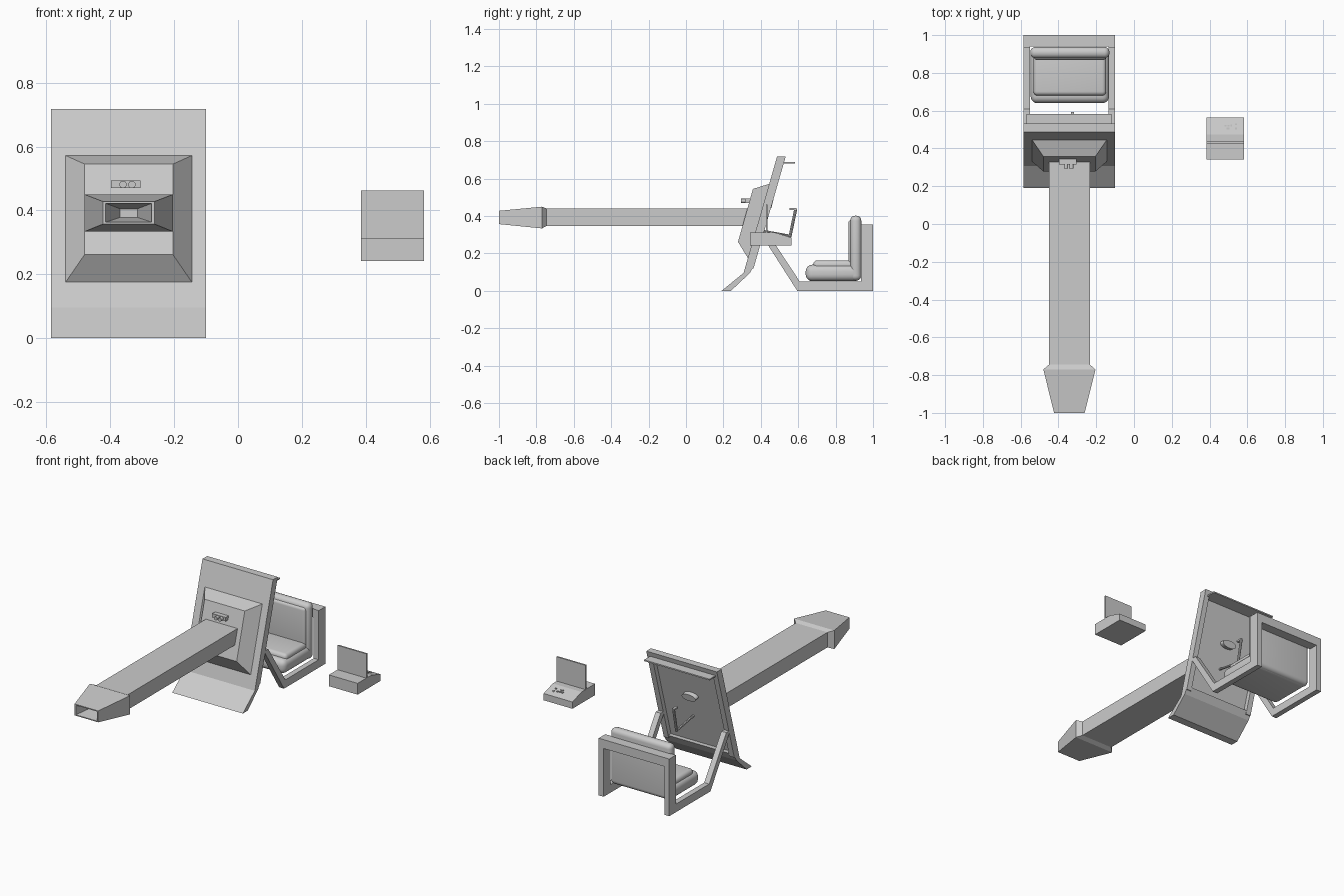
import bpy, bmesh, math
from mathutils import Vector

if "Cube" in bpy.data.objects:
    bpy.data.objects.remove(bpy.data.objects["Cube"])

CX = -0.342            # centre line of the turret
X0, X1 = -0.585, -0.10  # turret side limits


def make(name, bm):
    bmesh.ops.recalc_face_normals(bm, faces=bm.faces)
    me = bpy.data.meshes.new(name)
    bm.to_mesh(me)
    bm.free()
    ob = bpy.data.objects.new(name, me)
    bpy.context.collection.objects.link(ob)
    return ob


def loft(name, rings):
    """Skin a list of equal-length point rings and cap both ends."""
    bm = bmesh.new()
    rows = [[bm.verts.new(p) for p in r] for r in rings]
    n = len(rows[0])
    for a, b in zip(rows, rows[1:]):
        for i in range(n):
            j = (i + 1) % n
            bm.faces.new((a[i], a[j], b[j], b[i]))
    bm.faces.new(rows[0])
    bm.faces.new(rows[-1])
    return make(name, bm)


def prism(name, profile, x0, x1):
    """Extrude a (y, z) profile from x0 to x1."""
    return loft(name, [[(x, y, z) for y, z in profile] for x in (x0, x1)])


def box(name, x0, x1, y0, y1, z0, z1):
    return prism(name, [(y0, z0), (y1, z0), (y1, z1), (y0, z1)], x0, x1)


def slant_rect(hw, low, high):
    """Rectangle about the centre line between two (y, z) edges."""
    return [(CX - hw, *low), (CX + hw, *low), (CX + hw, *high), (CX - hw, *high)]


def rod(name, a, b, r, rx=1.0, sides=16):
    """Cylinder from a to b, optionally widened in x."""
    a, b = Vector(a), Vector(b)
    d = (b - a).normalized()
    u = Vector((1, 0, 0)) if abs(d.x) < 0.9 else Vector((0, 1, 0))
    v = d.cross(u).normalized()
    angs = [2 * math.pi * i / sides for i in range(sides)]
    ob = loft(name, [[p + u * r * rx * math.cos(t) + v * r * math.sin(t)
                      for t in angs] for p in (a, b)])
    smooth(ob)
    return ob


def smooth(ob, angle=35):
    bpy.ops.object.select_all(action='DESELECT')
    ob.select_set(True)
    bpy.context.view_layer.objects.active = ob
    bpy.ops.object.shade_smooth_by_angle(angle=math.radians(angle))


def cushion(name, x0, x1, y0, y1, z0, z1, r):
    ob = box(name, x0, x1, y0, y1, z0, z1)
    m = ob.modifiers.new("round", 'BEVEL')
    m.width, m.segments = r, 5
    for p in ob.data.polygons:
        p.use_smooth = True
    return ob


# Shield: front plate, rear rim and foot
def front(z, off=0.0):
    return (0.308 + (z - 0.096) * (0.487 - 0.308) / 0.622 + off, z)


T, P, RIM = 0.046, 0.018, 0.034
prism("shield_plate", [front(0.096), front(0.718), front(0.718, P), front(0.096, P)], X0, X1)
prism("shield_foot", [(0.19, 0), (0.24, 0), front(0.096, 0.034), front(0.14, T),
                      front(0.14), front(0.096)], X0, X1)
prism("shield_top_rim", [front(0.685), front(0.718), front(0.718, T), front(0.685, T)], X0, X1)
for side, x in (("left", X0), ("right", X1 - RIM)):
    prism("shield_rim_" + side, [front(0.12), front(0.715), front(0.715, T), front(0.12, T)], x, x + RIM)
box("shield_ledge", -0.57, -0.12, 0.49, 0.583, 0.68, 0.688)

# Raised gun mount on the shield
loft("gun_mount", [slant_rect(0.2, front(0.172, 0.003), front(0.573, 0.003)),
                   slant_rect(0.138, (0.278, 0.262), (0.358, 0.545))])

# Barrel with flared muzzle and tapered bore
sections = [(0.36, 0.109, 0.347, 0.44), (-0.745, 0.109, 0.347, 0.44),
            (-0.77, 0.138, 0.334, 0.45), (-1, 0.081, 0.357, 0.428),
            (-1, 0.072, 0.363, 0.422), (-0.82, 0.027, 0.378, 0.405)]
loft("barrel", [slant_rect(hw, (y, z0), (y, z1)) for y, hw, z0, z1 in sections])

# Gun sight in front and eyepiece behind
box("sight_bar", -0.398, -0.305, 0.315, 0.345, 0.470, 0.494)
for i, x in enumerate((-0.36, -0.332)):
    rod(f"sight_lens_{i}", (x, 0.294, 0.481), (x, 0.33, 0.481), 0.0115)
rod("eyepiece", (CX, 0.42, 0.475), (CX, 0.462, 0.465), 0.022, 2.2, 24)

# Control stick
rod("stick_arm", (-0.325, 0.38, 0.325), (-0.325, 0.56, 0.293), 0.007, sides=8)
rod("stick_grip", (-0.325, 0.556, 0.29), (-0.325, 0.586, 0.435), 0.008, sides=8)
box("stick_tip", -0.333, -0.317, 0.553, 0.592, 0.432, 0.442)

# Seat frame: arms, base rails and uprights on both sides
for side, x in (("left", X0), ("right", X1 - RIM)):
    prism("seat_arm_" + side, [(0.595, 0), (0.40, 0.305), (0.44, 0.305), (0.608, 0.05),
                               (0.935, 0.05), (0.935, 0.355), (1, 0.355), (1, 0)], x, x + RIM)
box("seat_top_bar", X0, X1, 0.94, 1, 0.30, 0.355)

# Seat
cushion("seat_base", -0.547, -0.132, 0.64, 0.935, 0.052, 0.14, 0.035)
cushion("seat_pad", -0.532, -0.147, 0.68, 0.90, 0.11, 0.163, 0.022)
cushion("seat_back", -0.549, -0.13, 0.878, 0.937, 0.055, 0.402, 0.027)
cushion("seat_back_pad", -0.53, -0.148, 0.868, 0.91, 0.13, 0.38, 0.018)

# Separate control console with upright screen and keys
A, B = 0.385, 0.583
prism("console_base", [(0.342, 0.242), (0.565, 0.242), (0.565, 0.284), (0.475, 0.312),
                       (0.342, 0.312)], A, B)
box("console_screen", A, B, 0.427, 0.437, 0.31, 0.463)


def key_z(y):
    return 0.312 - (y - 0.475) * 0.028 / 0.09


for i, (x, y, w) in enumerate([(0.485, 0.52, 0.006), (0.50, 0.52, 0.006), (0.497, 0.505, 0.008),
                               (0.515, 0.522, 0.005), (0.54, 0.505, 0.005), (0.54, 0.528, 0.005)]):
    z = key_z(y)
    box(f"console_key_{i}", x - w, x + w, y - 0.005, y + 0.005, z - 0.006, z + 0.005)
